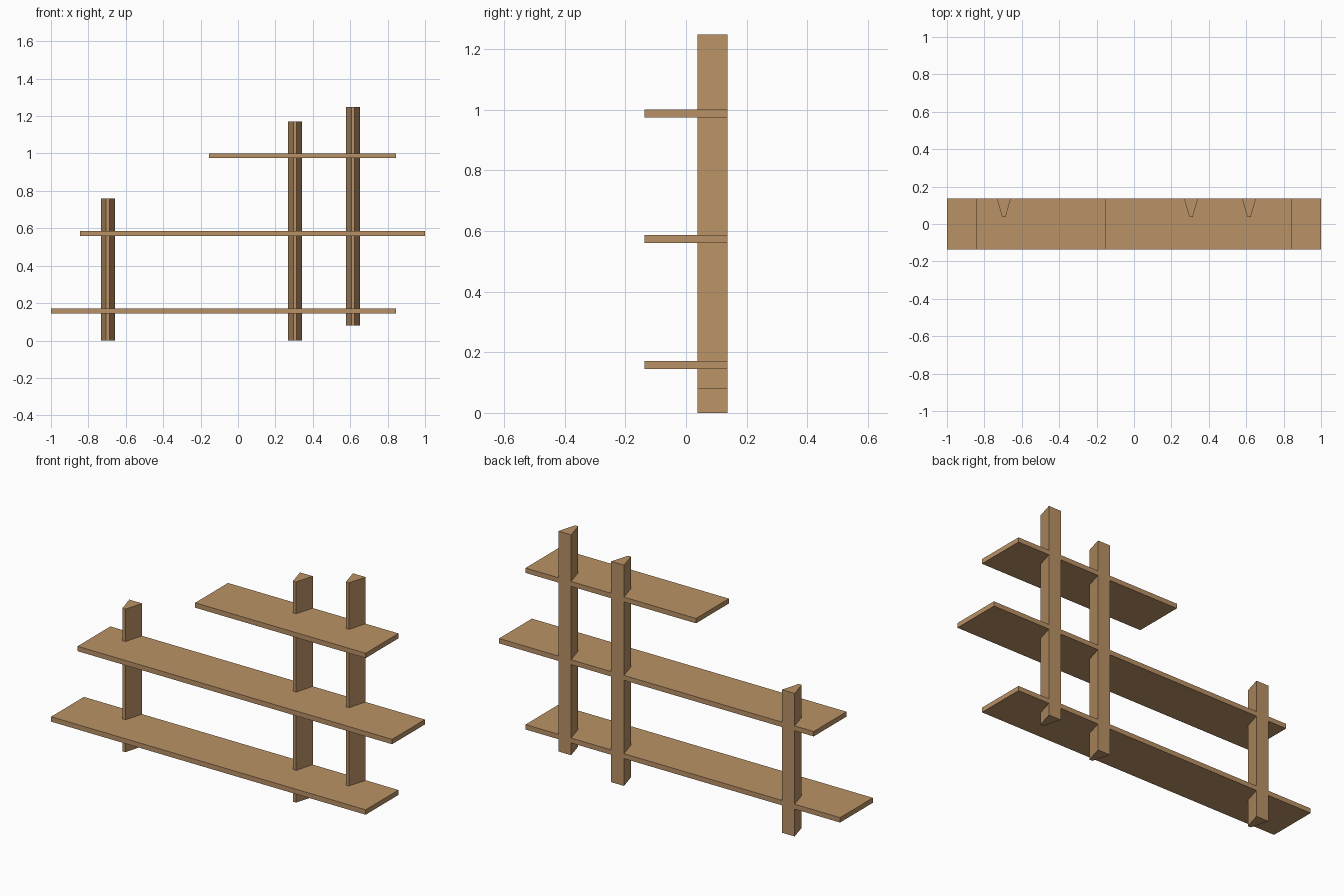
import bpy, bmesh

if "Cube" in bpy.data.objects:
    bpy.data.objects.remove(bpy.data.objects["Cube"])

wood = bpy.data.materials.new("warm wood")
wood.diffuse_color = (0.49, 0.29, 0.133, 1)
wood.use_nodes = True
wood.node_tree.nodes["Principled BSDF"].inputs["Base Color"].default_value = wood.diffuse_color

DEPTH = 0.1375       # half depth of the shelves
POST_FRONT = 0.038   # y of the narrow front edge of the posts


def prism(name, outline, z0, z1):
    """Extrude a flat xy outline (counter-clockwise) from z0 to z1."""
    bm = bmesh.new()
    base = bm.faces.new([bm.verts.new((x, y, z0)) for x, y in outline])
    top = bmesh.ops.extrude_face_region(bm, geom=[base])["geom"]
    for v in top:
        if isinstance(v, bmesh.types.BMVert):
            v.co.z = z1
    bmesh.ops.recalc_face_normals(bm, faces=bm.faces)
    mesh = bpy.data.meshes.new(name)
    bm.to_mesh(mesh)
    bm.free()
    mesh.materials.append(wood)
    obj = bpy.data.objects.new(name, mesh)
    bpy.context.collection.objects.link(obj)
    return obj


# Three staggered shelf boards
for name, x0, x1, top in (("bottom_shelf", -1.0, 0.845, 0.171),
                          ("middle_shelf", -0.845, 1.0, 0.586),
                          ("top_shelf", -0.155, 0.845, 1.001)):
    prism(name, [(x0, -DEPTH), (x1, -DEPTH), (x1, DEPTH), (x0, DEPTH)],
          top - 0.026, top)

# Wedge-shaped uprights: wide at the back, narrow at the front
for name, x, z0, z1 in (("left_post", -0.696, 0.0, 0.758),
                        ("centre_post", 0.305, 0.0, 1.17),
                        ("right_post", 0.615, 0.08, 1.248)):
    prism(name, [(x - 0.009, POST_FRONT), (x + 0.009, POST_FRONT),
                 (x + 0.0375, DEPTH), (x - 0.0375, DEPTH)], z0, z1)
